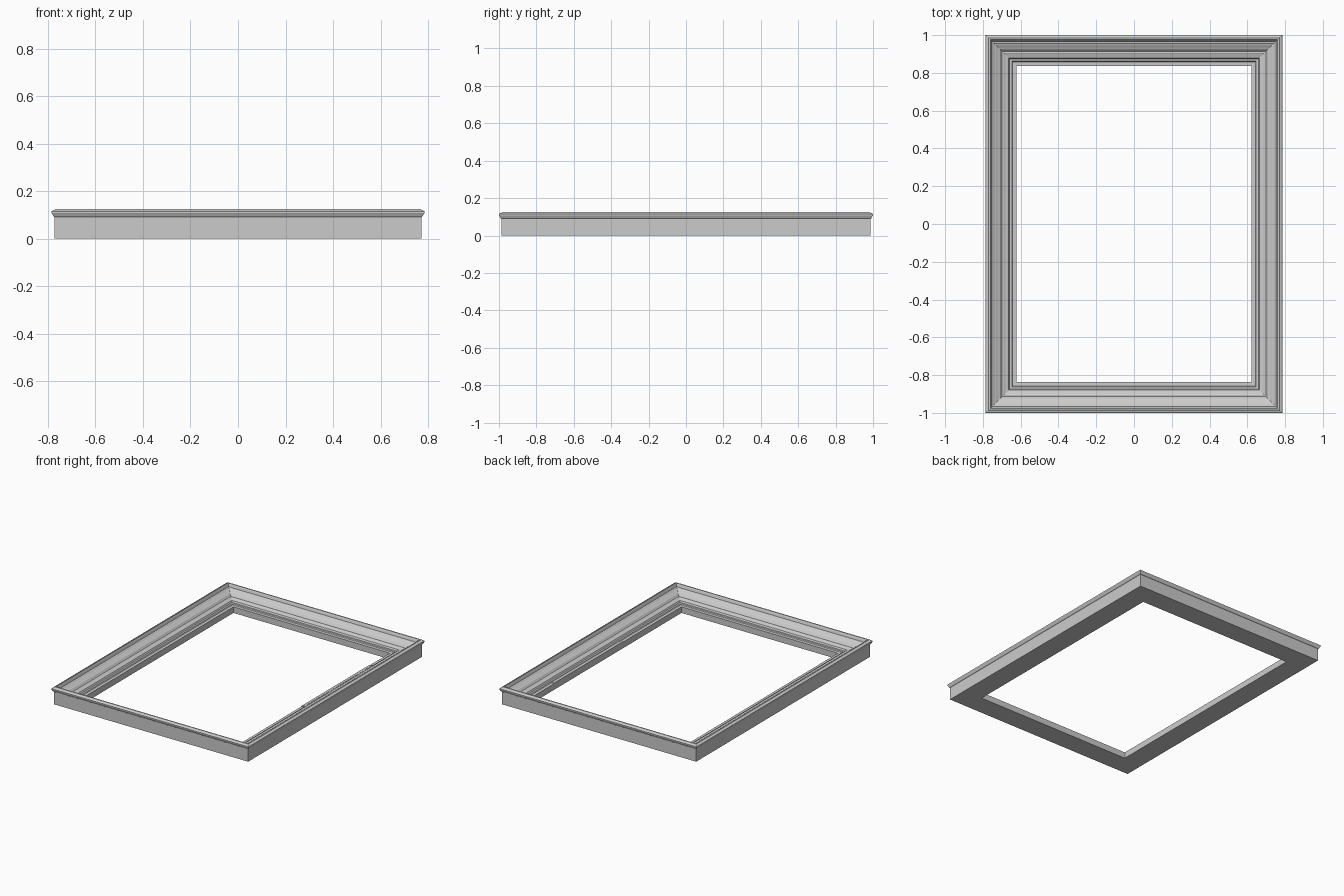
import bpy
import bmesh

if "Cube" in bpy.data.objects:
    bpy.data.objects.remove(bpy.data.objects["Cube"])

HX, HY = 0.785, 1.0   # outer half sizes at the lip

# Moulding section: (inset from the outer edge, height)
PROFILE = [
    (0.013, 0.0), (0.013, 0.09), (0.008, 0.093), (0.004, 0.101),
    (0.0, 0.108), (0.0, 0.115), (0.006, 0.119), (0.012, 0.121),
    (0.016, 0.125), (0.024, 0.125), (0.028, 0.118), (0.033, 0.104),
    (0.042, 0.102), (0.047, 0.097), (0.055, 0.094), (0.065, 0.088),
    (0.076, 0.083), (0.082, 0.075), (0.087, 0.070), (0.095, 0.071),
    (0.101, 0.068), (0.110, 0.065), (0.120, 0.062), (0.126, 0.052),
    (0.138, 0.051), (0.142, 0.045), (0.163, 0.044), (0.163, 0.0),
]


def make_object(name, bm):
    bmesh.ops.recalc_face_normals(bm, faces=bm.faces)
    mesh = bpy.data.meshes.new(name)
    bm.to_mesh(mesh)
    bm.free()
    obj = bpy.data.objects.new(name, mesh)
    bpy.context.collection.objects.link(obj)
    return obj


# Mitred frame: one ring of section points at each of the four corners
bm = bmesh.new()
rings = []
for sx, sy in [(-1, -1), (1, -1), (1, 1), (-1, 1)]:
    rings.append([bm.verts.new((sx * (HX - d), sy * (HY - d), z)) for d, z in PROFILE])
n = len(PROFILE)
for i in range(4):
    a, b = rings[i], rings[(i + 1) % 4]
    for j in range(n):
        k = (j + 1) % n
        bm.faces.new((a[j], b[j], b[k], a[k]))
make_object("picture_frame", bm)

# Slightly raised strip on the right inner sill
bm = bmesh.new()
section = [(0.622, 0.042), (0.622, 0.048), (0.643, 0.049), (0.643, 0.042)]
ends = [[bm.verts.new((x, y + (x - 0.622) * 0.4, z)) for x, z in section]
        for y in (-0.17, 0.605)]
for j in range(4):
    k = (j + 1) % 4
    bm.faces.new((ends[0][j], ends[1][j], ends[1][k], ends[0][k]))
bm.faces.new(ends[0])
bm.faces.new(ends[1])
make_object("sill_strip", bm)
